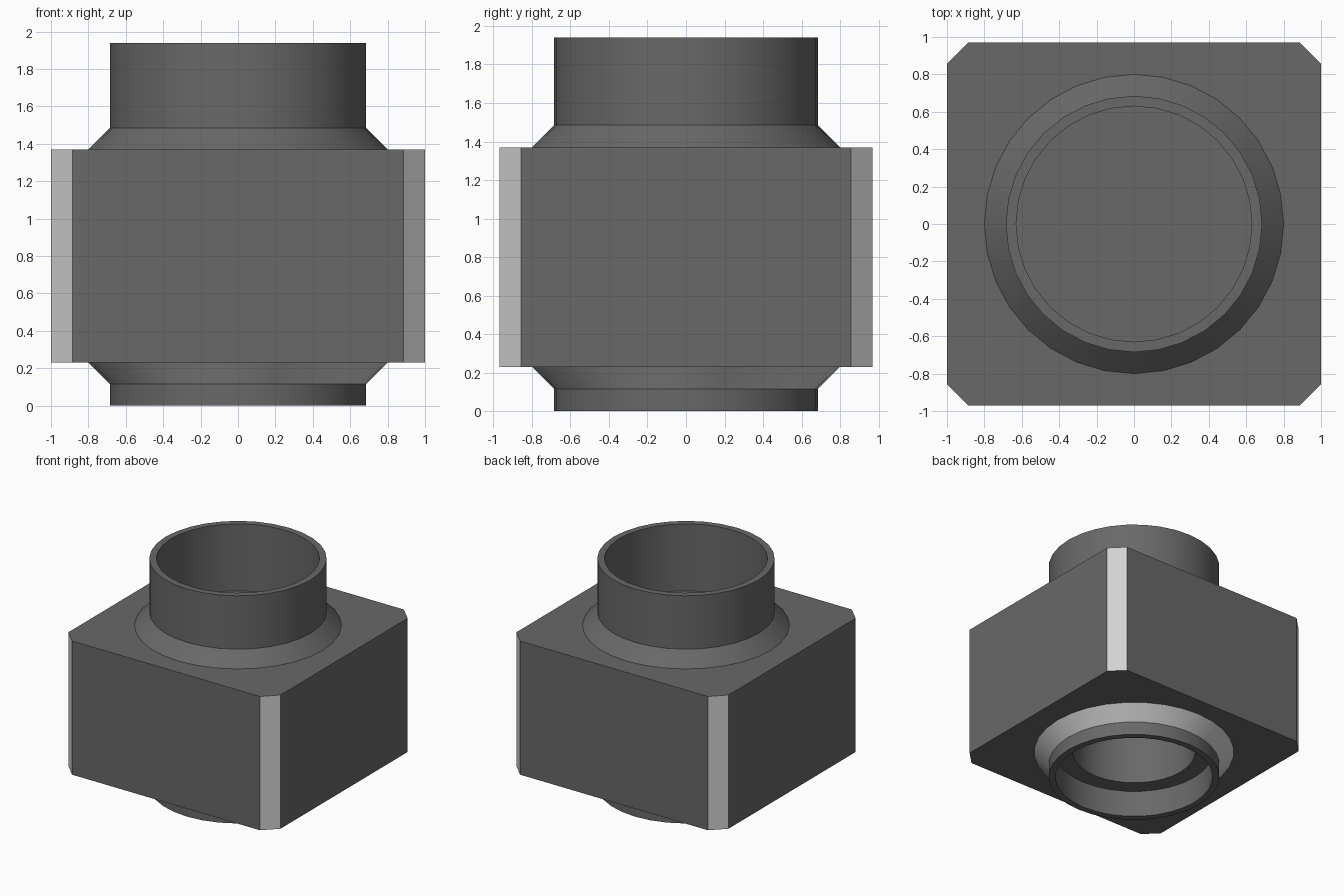
import bpy, bmesh, math

SEGMENTS = 32
BASE, TOP = 0.23, 1.37      # block underside and upper side
HEIGHT = 1.94
CHAMFER = 0.114
PIPE, BORE, FLARE = 0.685, 0.63, 0.80

cube = bpy.data.objects.get("Cube")
if cube:
    bpy.data.objects.remove(cube, do_unlink=True)


def make_material(name, grey):
    mat = bpy.data.materials.new(name)
    mat.use_nodes = True
    colour = (grey, grey, grey, 1)
    mat.diffuse_color = colour
    mat.node_tree.nodes["Principled BSDF"].inputs["Base Color"].default_value = colour
    return mat


dark = make_material("dark grey", 0.14)
light = make_material("light grey", 0.65)


def add_object(name, bm):
    mesh = bpy.data.meshes.new(name)
    bm.to_mesh(mesh)
    bm.free()
    mesh.materials.append(dark)
    mesh.materials.append(light)
    obj = bpy.data.objects.new(name, mesh)
    bpy.context.collection.objects.link(obj)
    return obj


def select(obj):
    bpy.ops.object.select_all(action='DESELECT')
    obj.select_set(True)
    bpy.context.view_layer.objects.active = obj


def smooth(obj):
    select(obj)
    bpy.ops.object.shade_smooth_by_angle(angle=math.radians(30))


def lathe(name, profile, light_band=None):
    """Spin a (radius, z) profile about the z axis."""
    bm = bmesh.new()
    rings = []
    for r, z in profile:
        angles = [2 * math.pi * i / SEGMENTS for i in range(SEGMENTS)]
        rings.append([bm.verts.new((r * math.cos(a), r * math.sin(a), z)) for a in angles])
    for band, (low, high) in enumerate(zip(rings, rings[1:])):
        for i in range(SEGMENTS):
            j = (i + 1) % SEGMENTS
            face = bm.faces.new((low[i], low[j], high[j], high[i]))
            face.material_index = int(band == light_band)
    obj = add_object(name, bm)
    smooth(obj)
    return obj


# Block with chamfered upright corners
bm = bmesh.new()
bmesh.ops.create_cube(bm, size=1)
for v in bm.verts:
    v.co.x *= 2
    v.co.y *= 1.94
    v.co.z = TOP if v.co.z > 0 else BASE
upright = [e for e in bm.edges if abs(e.verts[0].co.z - e.verts[1].co.z) > 0.1]
bmesh.ops.bevel(bm, geom=upright, offset=CHAMFER, segments=1, affect='EDGES')
bm.normal_update()
for f in bm.faces:
    f.material_index = int(abs(f.normal.x) > 0.3 and abs(f.normal.y) > 0.3)
block = add_object("body_block", bm)

# Blind bore in the underside of the block
bm = bmesh.new()
bmesh.ops.create_cone(bm, cap_ends=True, segments=SEGMENTS, radius1=0.49, radius2=0.49, depth=1.2)
bmesh.ops.translate(bm, verts=bm.verts, vec=(0, 0, 0.66))
cutter = add_object("bore_cutter", bm)
cutter.hide_render = True
select(block)
cut = block.modifiers.new("bore", 'BOOLEAN')
cut.operation = 'DIFFERENCE'
cut.solver = 'EXACT'
cut.object = cutter
bpy.ops.object.modifier_apply(modifier=cut.name)
bpy.data.objects.remove(cutter, do_unlink=True)
smooth(block)

# Pipe collars, each with a flared foot against the block
lathe("upper_collar", [(FLARE, TOP), (PIPE, TOP + 0.115), (PIPE, HEIGHT),
                       (BORE, HEIGHT), (BORE, TOP)])
lathe("lower_collar", [(BORE, BASE), (BORE, 0), (PIPE, 0),
                       (PIPE, BASE - 0.115), (FLARE, BASE)], light_band=3)
